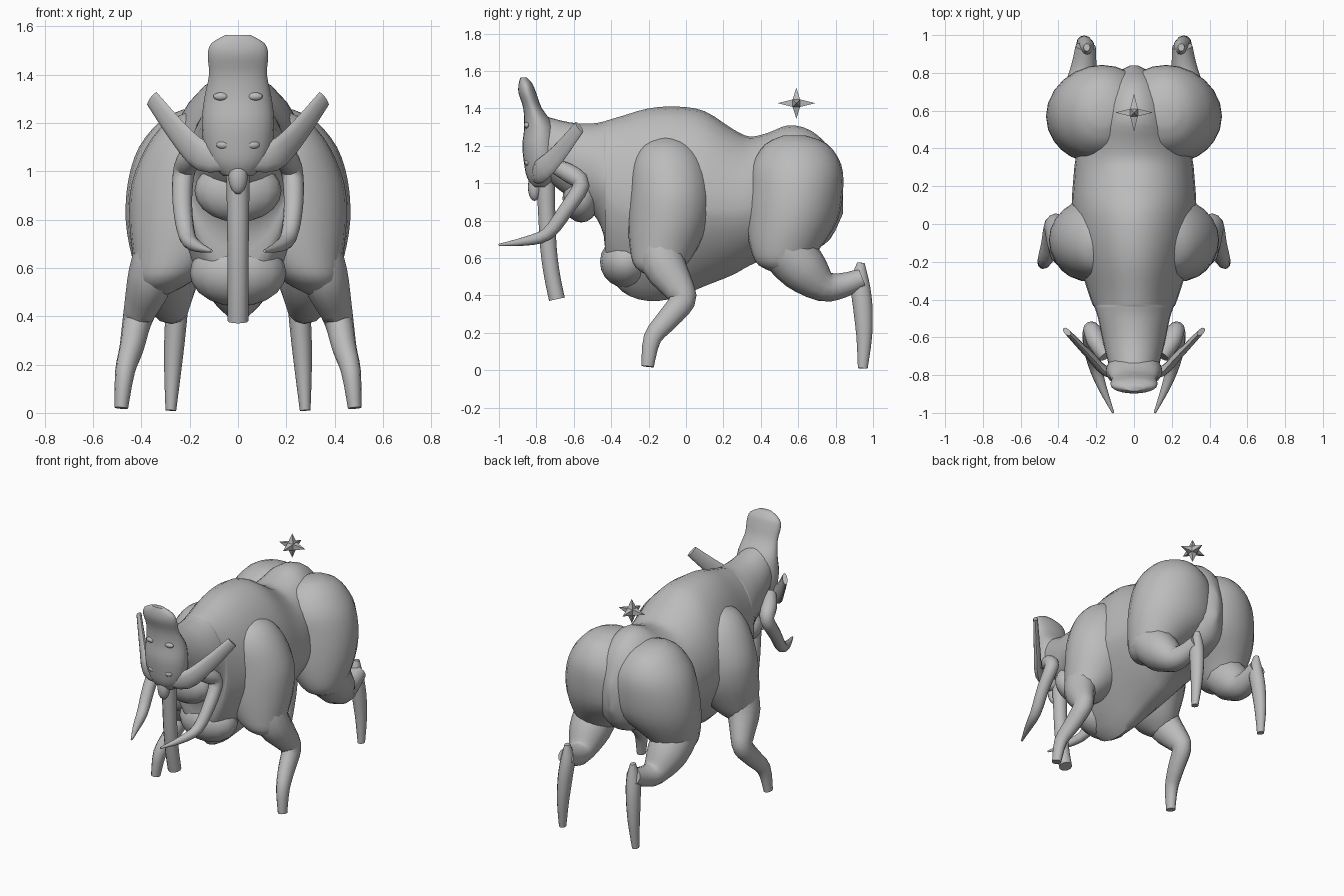
import bpy, bmesh, math
from mathutils import Vector

if "Cube" in bpy.data.objects:
    bpy.data.objects.remove(bpy.data.objects["Cube"])

hide = bpy.data.materials.new("grey_hide")
hide.diffuse_color = (0.5, 0.5, 0.5, 1)
hide.use_nodes = True
hide.node_tree.nodes["Principled BSDF"].inputs["Base Color"].default_value = hide.diffuse_color


def finish(name, bm, smooth=True, angle=50):
    bmesh.ops.recalc_face_normals(bm, faces=bm.faces)
    me = bpy.data.meshes.new(name)
    bm.to_mesh(me)
    bm.free()
    me.materials.append(hide)
    ob = bpy.data.objects.new(name, me)
    bpy.context.collection.objects.link(ob)
    if smooth:
        bpy.ops.object.select_all(action='DESELECT')
        ob.select_set(True)
        bpy.context.view_layer.objects.active = ob
        bpy.ops.object.shade_smooth_by_angle(angle=math.radians(angle))
    return ob


def spline(rows, steps):
    """Smoothly interpolate rows of numbers."""
    out = []
    for i in range(len(rows) - 1):
        a, b = rows[max(i - 1, 0)], rows[i]
        c, d = rows[i + 1], rows[min(i + 2, len(rows) - 1)]
        for s in range(steps):
            t = s / steps
            out.append([q + 0.5 * t * (r - p + t * (2*p - 5*q + 4*r - u + t * (3*(q - r) + u - p)))
                        for p, q, r, u in zip(a, b, c, d)])
    return out + [list(rows[-1])]


def skin(name, rings, sx=1, angle=50):
    """Join rings of points into a closed skin, optionally mirrored in x."""
    bm = bmesh.new()
    loops = [[bm.verts.new((p[0] * sx, p[1], p[2])) for p in r] for r in rings]
    n = len(loops[0])
    for a, b in zip(loops, loops[1:]):
        for i in range(n):
            j = (i + 1) % n
            bm.faces.new((a[i], a[j], b[j], b[i]))
    bm.faces.new(loops[0])
    bm.faces.new(loops[-1])
    return finish(name, bm, angle=angle)


def angles(n):
    return [2 * math.pi * i / n for i in range(n)]


def power(v, e):
    return math.copysign(abs(v) ** e, v)


def stack(name, rows, sx=1, n=24):
    """Horizontal ellipses: z, y centre, y radius, x centre, x radius."""
    rings = [[(xc + rx * math.cos(a), yc + ry * math.sin(a), z) for a in angles(n)]
             for z, yc, ry, xc, rx in spline(rows, 3)]
    return skin(name, rings, sx)


def tube(name, rows, sx=1, side=(1, 0, 0), ratio=1, n=12):
    """Tapered limb along x, y, z, radius; ratio sets the thickness along side."""
    pts = spline(rows, 3)
    rings = []
    for i, p in enumerate(pts):
        q0, q1 = pts[max(i - 1, 0)], pts[min(i + 1, len(pts) - 1)]
        t = (Vector(q1[:3]) - Vector(q0[:3])).normalized()
        s = Vector(side)
        s = (s - t * s.dot(t)).normalized()
        u = t.cross(s)
        rings.append([Vector(p[:3]) + p[3] * (s * ratio * math.cos(a) + u * math.sin(a))
                      for a in angles(n)])
    return skin(name, rings, sx)


def blob(name, loc, size):
    bm = bmesh.new()
    bmesh.ops.create_uvsphere(bm, u_segments=16, v_segments=10, radius=1)
    for v in bm.verts:
        v.co = Vector(v.co[i] * size[i] + loc[i] for i in range(3))
    return finish(name, bm)


# Body with rounded neck and keeled belly: y, top, middle, bottom, half width, lower exponent
body = [(-.76, 1.36, 1.2, 1.03, .13, 1), (-.62, 1.325, 1.12, .92, .165, 1),
        (-.50, 1.32, 1.08, .84, .19, 1), (-.44, 1.33, 1.0, .72, .21, 1.1),
        (-.425, 1.335, .95, .55, .22, 1.2), (-.34, 1.36, .88, .42, .25, 1.4),
        (-.20, 1.40, .85, .37, .29, 1.5), (-.05, 1.41, .85, .39, .32, 1.5),
        (.10, 1.385, .86, .45, .33, 1.4), (.25, 1.29, .86, .51, .32, 1.3),
        (.34, 1.25, .87, .56, .31, 1.2), (.44, 1.27, .88, .60, .28, 1.1),
        (.55, 1.31, .90, .62, .24, 1), (.67, 1.28, .92, .64, .20, 1),
        (.77, 1.18, .93, .70, .14, 1), (.84, 1.0, .92, .84, .02, 1)]
rings = []
for y, top, mid, bot, w, e in spline(body, 3):
    ring = []
    for a in angles(28):
        c, s = math.cos(a), math.sin(a)
        if s >= 0:
            ring.append((w * c, y, mid + (top - mid) * s))
        else:
            ring.append((w * power(c, e), y, mid + (mid - bot) * power(s, e)))
    rings.append(ring)
skin("body", rings)

# Forward bulge of the chest, and the throat above it
blob("chest", (0, -.32, .58), (.20, .14, .14))
blob("jaw", (0, -.56, .92), (.18, .10, .13))

# Head with tall crest: z, front y, back y, half width
head = [(1.565, -.885, -.85, .05), (1.53, -.895, -.82, .11), (1.48, -.895, -.80, .125),
        (1.40, -.87, -.77, .12), (1.30, -.865, -.70, .14), (1.20, -.875, -.68, .15),
        (1.10, -.865, -.68, .14), (1.03, -.85, -.70, .11), (.98, -.82, -.74, .06)]
stack("head", [(z, (f + b) / 2, (b - f) / 2, 0, w) for z, f, b, w in head])
blob("nose_tip", (0, -.81, .98), (.04, .035, .075))

# Hanging trunk
tube("trunk", [(0, -.75, 1.02, .05), (0, -.745, .85, .046), (0, -.735, .65, .044),
               (0, -.715, .5, .043), (0, -.69, .38, .043)])

for label, sx in (("right", 1), ("left", -1)):
    # Face details
    blob(label + "_eye", (.07 * sx, -.85, 1.31), (.032, .016, .017))
    blob(label + "_nostril", (.06 * sx, -.845, 1.11), (.03, .018, .018))
    # Flat flaring cheek horns
    tube(label + "_cheek_horn", [(.04, -.81, 1.06, .055), (.15, -.78, 1.065, .065),
                                 (.24, -.69, 1.15, .055), (.355, -.57, 1.30, .038)],
         sx, (.7, -.7, 0), .4)
    # Bent lower tusks
    tube(label + "_lower_tusk", [(.15, -.70, 1.09, .04), (.20, -.62, 1.05, .05),
                                 (.225, -.56, .99, .045), (.23, -.64, .86, .04),
                                 (.21, -.74, .73, .035), (.17, -.86, .69, .024),
                                 (.11, -1.0, .67, .006)], sx)
    # Shoulders and haunches, deeply sunk into the body so they blend
    stack(label + "_shoulder", [(1.245, -.10, .04, .17, .04), (1.20, -.10, .13, .18, .12),
                                (1.10, -.09, .195, .18, .20), (.95, -.08, .22, .19, .25),
                                (.80, -.09, .22, .20, .25), (.65, -.12, .18, .25, .185),
                                (.55, -.14, .13, .30, .12), (.49, -.13, .04, .33, .04)], sx)
    stack(label + "_haunch", [(1.255, .58, .06, .17, .06), (1.21, .59, .165, .17, .15),
                              (1.10, .59, .24, .17, .24), (.96, .585, .255, .17, .285),
                              (.80, .565, .245, .18, .285), (.65, .53, .185, .26, .18),
                              (.56, .52, .13, .29, .115), (.51, .55, .04, .29, .04)], sx)
    # Front legs
    tube(label + "_front_leg", [(.31, -.14, .72, .12), (.355, -.12, .57, .118),
                                (.40, -.04, .44, .085), (.42, -.02, .37, .07),
                                (.44, -.10, .27, .06), (.468, -.18, .17, .048),
                                (.483, -.205, .02, .033)], sx, ratio=.85)
    # Hind legs: bent thigh and separate shank
    tube(label + "_hind_thigh", [(.30, .52, .66, .14), (.295, .63, .54, .13),
                                 (.28, .74, .45, .085), (.265, .84, .455, .066),
                                 (.255, .94, .49, .055)], sx)
    tube(label + "_hind_shank", [(.25, .935, .575, .02), (.25, .93, .47, .05),
                                 (.26, .945, .34, .052), (.27, .953, .18, .042),
                                 (.278, .945, .01, .026)], sx, ratio=.85)

# Six-pointed star floating above the rump
bm = bmesh.new()
centre, reach, core = Vector((0, .59, 1.428)), (.1, .1, .083), .02
corner = {(x, y, z): bm.verts.new(centre + Vector((x, y, z)) * core)
          for x in (-1, 1) for y in (-1, 1) for z in (-1, 1)}
for ax in range(3):
    for s in (-1, 1):
        tip = centre.copy()
        tip[ax] += s * reach[ax]
        tip = bm.verts.new(tip)
        base = []
        for p, q in ((-1, -1), (1, -1), (1, 1), (-1, 1)):
            key = [0, 0, 0]
            key[ax], key[(ax + 1) % 3], key[(ax + 2) % 3] = s, p, q
            base.append(corner[tuple(key)])
        for i in range(4):
            bm.faces.new((base[i], base[(i + 1) % 4], tip))
finish("floating_star", bm, smooth=False)
